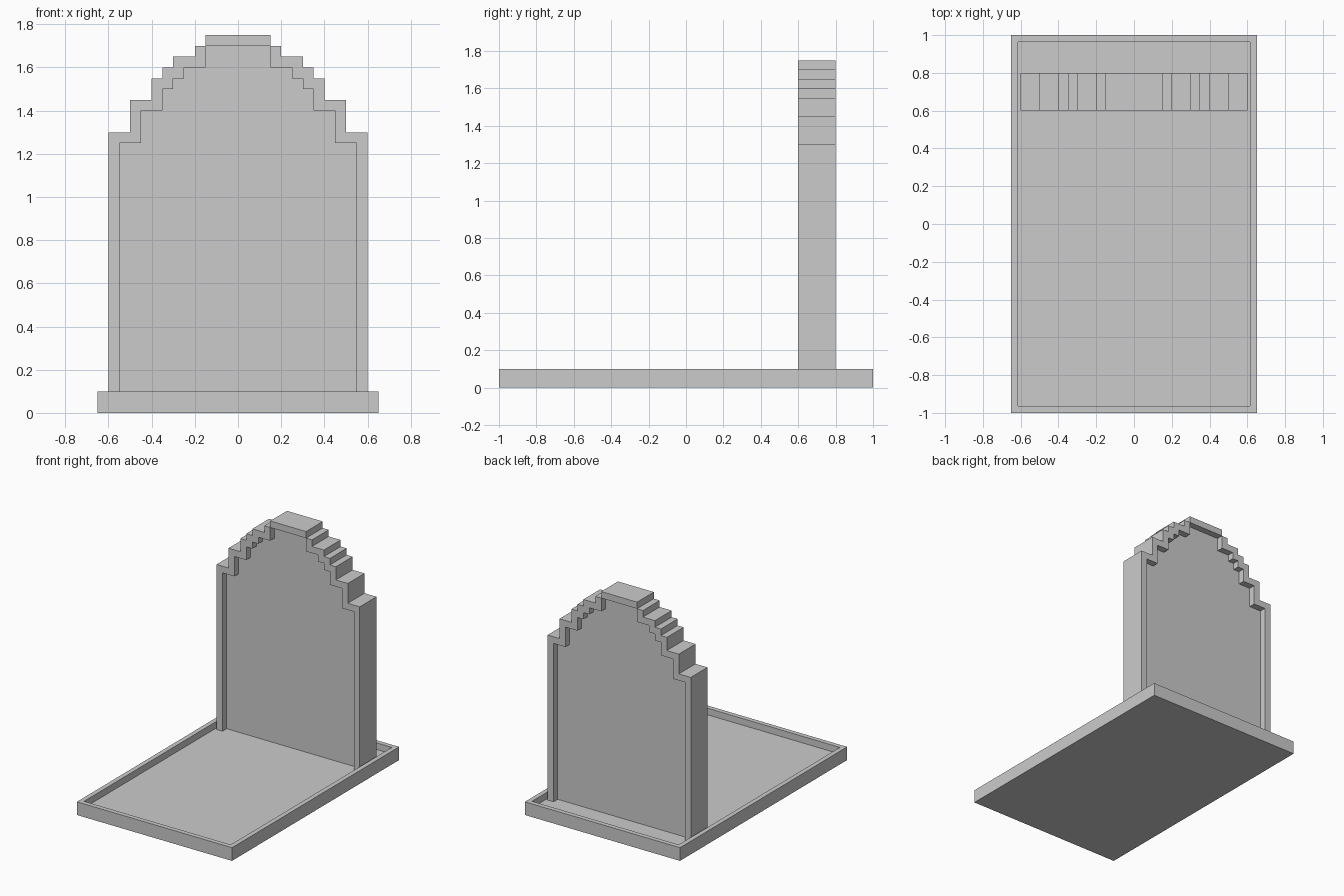
import bpy, bmesh

if "Cube" in bpy.data.objects:
    bpy.data.objects.remove(bpy.data.objects["Cube"])


def finish(bm, name):
    bmesh.ops.recalc_face_normals(bm, faces=bm.faces)
    mesh = bpy.data.meshes.new(name)
    bm.to_mesh(mesh)
    bm.free()
    obj = bpy.data.objects.new(name, mesh)
    bpy.context.collection.objects.link(obj)
    return obj


def stepped_arch(steps, base):
    """Symmetric staircase outline from (x, top z) steps, open at the base."""
    half, z = [], base
    for x, top in steps:
        half += [(x, z), (x, top)]
        z = top
    return half + [(-x, z) for x, z in reversed(half)]


# Base tray: block with a shallow recess inside a thin rim
FLOOR = 0.05
bm = bmesh.new()
bmesh.ops.create_cube(bm, size=1)
for v in bm.verts:
    v.co = (v.co.x * 1.3, v.co.y * 2, (v.co.z + 0.5) * 0.1)
top = max(bm.faces, key=lambda f: f.calc_center_median().z)
bmesh.ops.inset_region(bm, faces=[top], thickness=0.05)
walls = bmesh.ops.extrude_face_region(bm, geom=[top])
bmesh.ops.delete(bm, geom=[top], context='FACES_ONLY')
for v in (g for g in walls["geom"] if isinstance(g, bmesh.types.BMVert)):
    v.co.z = FLOOR
finish(bm, "base_tray")

# Headstone: stepped slab with a recessed panel on front and back
outer = stepped_arch([(0.6, 1.3), (0.5, 1.45), (0.4, 1.55), (0.35, 1.6),
                      (0.3, 1.65), (0.2, 1.7), (0.15, 1.75)], FLOOR)
inner = stepped_arch([(0.55, 1.25), (0.45, 1.4), (0.35, 1.5), (0.3, 1.55),
                      (0.25, 1.6), (0.15, 1.7)], FLOOR)
bm = bmesh.new()


def row(points, y):
    return [bm.verts.new((x, y, z)) for x, z in points]


def strip(a, b):
    for i in range(len(a) - 1):
        bm.faces.new((a[i], a[i + 1], b[i + 1], b[i]))


sides = []
for y_face, y_panel in ((0.6, 0.65), (0.8, 0.75)):
    rim, lip, panel = row(outer, y_face), row(inner, y_face), row(inner, y_panel)
    bm.faces.new(rim + lip[::-1])      # raised border
    strip(lip, panel)                  # recess walls
    bm.faces.new(panel)                # recessed panel
    sides.append((rim, lip, panel))
front, back = sides
strip(front[0], back[0])               # outer edge of the slab
under = [r[0] for r in front] + [r[-1] for r in front[::-1]]
under += [r[-1] for r in back] + [r[0] for r in back[::-1]]
bm.faces.new(under)                    # underside
finish(bm, "headstone")
